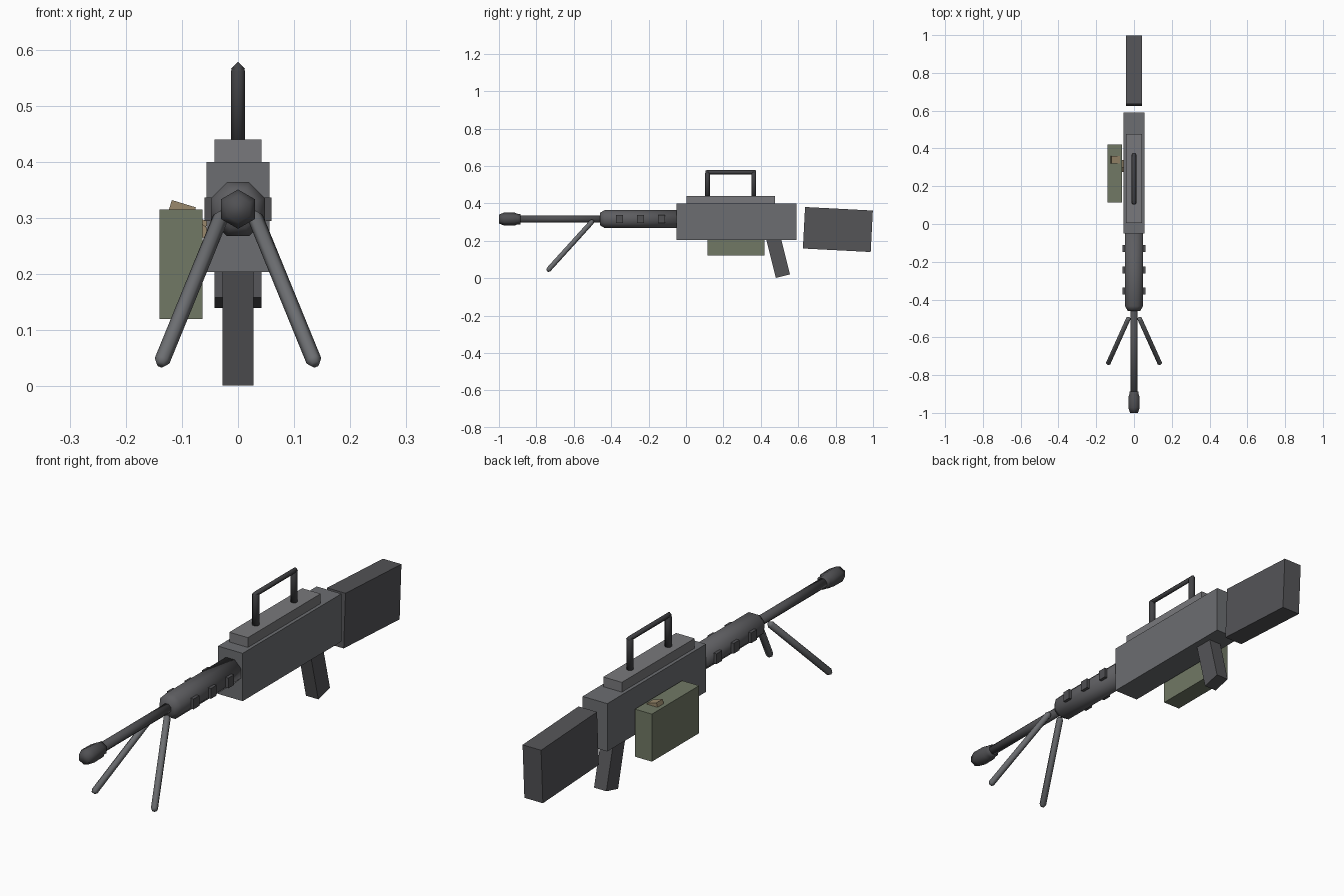
import bpy, bmesh, math
from mathutils import Vector, Matrix

if "Cube" in bpy.data.objects:
    bpy.data.objects.remove(bpy.data.objects["Cube"])


def colour(name, rgb):
    m = bpy.data.materials.new(name)
    m.diffuse_color = (*rgb, 1)
    m.use_nodes = True
    m.node_tree.nodes["Principled BSDF"].inputs["Base Color"].default_value = m.diffuse_color
    return m


green = colour("olive", (0.165, 0.19, 0.13))
brass = colour("brass", (0.32, 0.25, 0.15))
steel = colour("steel", (0.15, 0.155, 0.165))
light_steel = colour("light_steel", (0.19, 0.19, 0.2))
polymer = colour("dark_polymer", (0.09, 0.09, 0.097))
gunmetal = colour("gunmetal", (0.08, 0.08, 0.086))
guard_grey = colour("guard_grey", (0.11, 0.11, 0.118))
black = colour("black_steel", (0.055, 0.055, 0.06))


def finish(name, bm, mat):
    bmesh.ops.recalc_face_normals(bm, faces=bm.faces)
    me = bpy.data.meshes.new(name)
    bm.to_mesh(me)
    bm.free()
    ob = bpy.data.objects.new(name, me)
    bpy.context.collection.objects.link(ob)
    me.materials.append(mat)
    return ob


def box(name, centre, size, mat, tilt=0, axis='X'):
    bm = bmesh.new()
    m = (Matrix.Translation(centre) @ Matrix.Rotation(math.radians(tilt), 4, axis)
         @ Matrix.Diagonal((*size, 1)))
    bmesh.ops.create_cube(bm, size=1, matrix=m)
    return finish(name, bm, mat)


def rod(name, start, end, profile, mat, sides=6, phase=0.0):
    """Low-sided, smooth-shaded rod; profile is (fraction along, radius) pairs."""
    a, b = Vector(start), Vector(end)
    d = (b - a).normalized()
    side = d.cross(Vector((0, 0, 1)))
    side = side.normalized() if side.length > 0.01 else Vector((1, 0, 0))
    up = side.cross(d)
    angles = [2 * math.pi * i / sides + phase for i in range(sides)]
    bm = bmesh.new()
    rings = [[bm.verts.new(a.lerp(b, t) + r * (math.sin(q) * side + math.cos(q) * up))
              for q in angles] for t, r in profile]
    for lo, hi in zip(rings, rings[1:]):
        for i in range(sides):
            j = (i + 1) % sides
            bm.faces.new((lo[i], lo[j], hi[j], hi[i])).smooth = True
    for ring in (rings[0], rings[-1]):
        bm.faces.new(ring).smooth = True
    return finish(name, bm, mat)


# Body, cover, stock and grip
box("receiver", (0, 0.27, 0.302), (0.112, 0.64, 0.196), steel)
box("top_cover", (0, 0.24, 0.418), (0.084, 0.472, 0.044), light_steel)
box("stock", (0, 0.812, 0.26), (0.084, 0.363, 0.222), polymer, -3)
box("grip", (0, 0.491, 0.12), (0.056, 0.078, 0.225), polymer, 14)

# Barrel, muzzle and handguard
BZ = 0.316
rod("barrel", (0, -0.92, BZ), (0, -0.40, BZ), [(0, 0.02), (1, 0.02)], gunmetal, 8, math.pi / 8)
rod("muzzle", (0, -1.0, BZ), (0, -0.886, BZ),
    [(0, 0.024), (0.25, 0.035), (0.75, 0.034), (0.87, 0.028), (1, 0.028)], gunmetal)
rod("handguard", (0, -0.46, BZ), (0, -0.04, BZ),
    [(0, 0.036), (0.06, 0.052), (1, 0.052)], guard_grey, 8, math.pi / 8)
for i in range(3):
    box(f"vent_{i + 1}", (0, -0.355 + 0.1125 * i, BZ), (0.12, 0.037, 0.042), gunmetal)

# Carry handle
for tag, y in (("front", 0.115), ("rear", 0.363)):
    rod(f"handle_{tag}_post", (0, y, 0.43), (0, y, 0.57),
        [(0, 0.0135), (0.94, 0.0135), (1, 0.01)], black, 8, math.pi / 8)
rod("handle_bar", (0, 0.105, 0.566), (0, 0.375, 0.566),
    [(0, 0.009), (0.03, 0.0125), (0.97, 0.0125), (1, 0.009)], black, 4)

# Bipod
for tag, s in (("left", -1), ("right", 1)):
    rod(f"bipod_{tag}_leg", (s * 0.028, -0.497, 0.308), (s * 0.138, -0.741, 0.039),
        [(0, 0.008), (0.025, 0.014), (0.975, 0.014), (1, 0.008)], steel)

# Ammunition box and belt links
box("ammo_box", (-0.1015, 0.268, 0.2175), (0.077, 0.306, 0.195), green)
for i, (x, y, z, tilt) in enumerate([(-0.099, 0.34, 0.317, 17), (-0.077, 0.318, 0.295, 27),
                                     (-0.058, 0.295, 0.273, 40)]):
    box(f"belt_link_{i + 1}", (x, y, z), (0.045, 0.04, 0.018), brass, tilt, 'Y')
